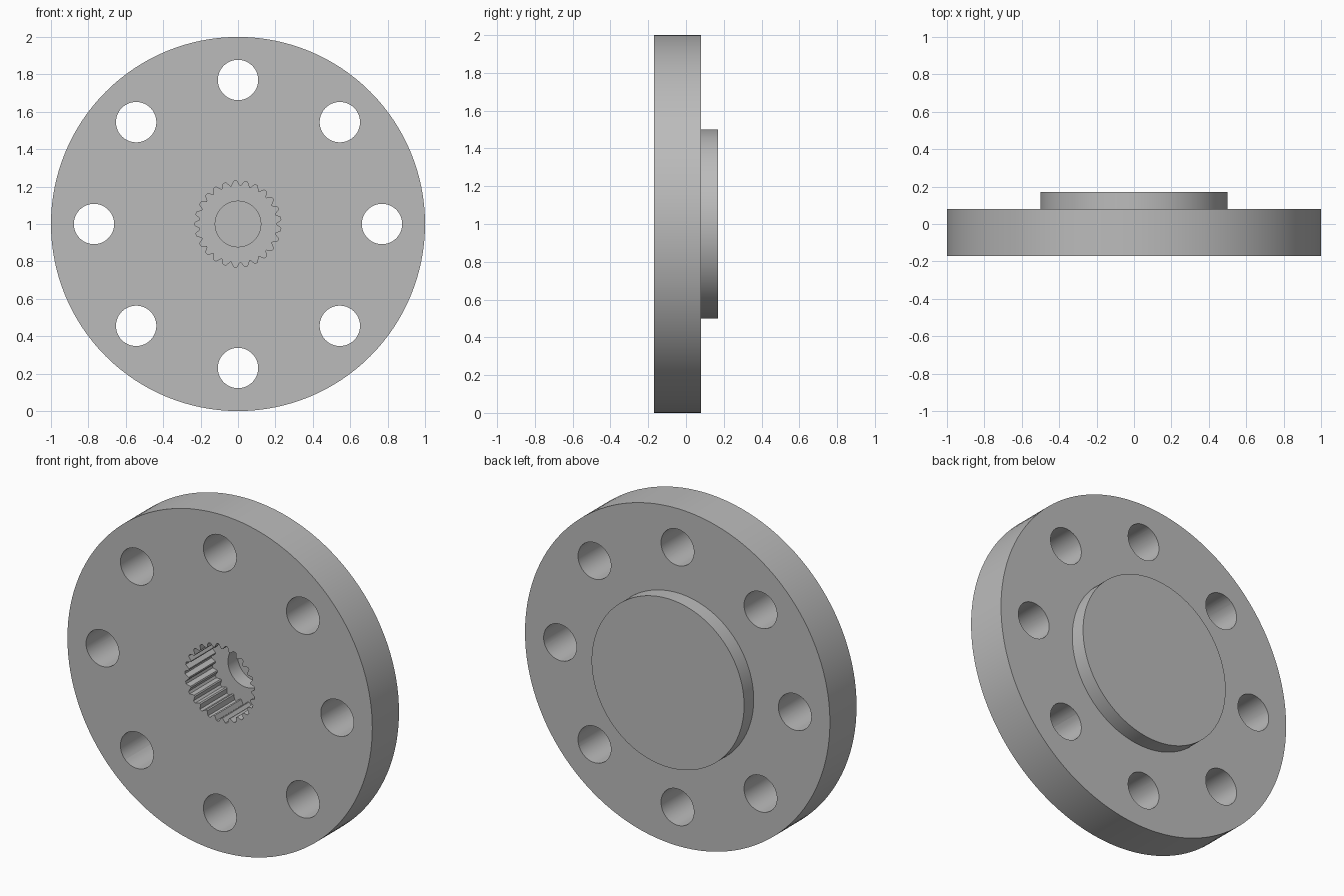
import bpy, bmesh
from math import cos, sin, pi, radians

if "Cube" in bpy.data.objects:
    bpy.data.objects.remove(bpy.data.objects["Cube"])

FRONT, STEP, BACK = -0.17, 0.08, 0.17   # plate front, plate back, boss back
CENTRE_Z = 1.0

grey = bpy.data.materials.new("plain_grey")
grey.use_nodes = True
colour = (0.5, 0.5, 0.5, 1)
grey.diffuse_color = colour
grey.node_tree.nodes["Principled BSDF"].inputs["Base Color"].default_value = colour


def circle(radius, count, cx=0.0, cz=0.0):
    return [(cx + radius * cos(2 * pi * i / count),
             cz + radius * sin(2 * pi * i / count)) for i in range(count)]


def loft(name, sections):
    """Closed solid through (y, outline) sections of equal point count."""
    bm = bmesh.new()
    rings = [[bm.verts.new((x, y, z + CENTRE_Z)) for x, z in outline]
             for y, outline in sections]
    for a, b in zip(rings, rings[1:]):
        for i in range(len(a)):
            j = (i + 1) % len(a)
            bm.faces.new((a[i], a[j], b[j], b[i]))
    bm.faces.new(rings[0])
    bm.faces.new(rings[-1])
    bmesh.ops.recalc_face_normals(bm, faces=bm.faces)
    mesh = bpy.data.meshes.new(name)
    bm.to_mesh(mesh)
    bm.free()
    mesh.materials.append(grey)
    obj = bpy.data.objects.new(name, mesh)
    bpy.context.collection.objects.link(obj)
    return obj


def cut(target, outline, y0, y1):
    cutter = loft("cutter", [(y0, outline), (y1, outline)])
    cutter.hide_render = True
    mod = target.modifiers.new("cut", 'BOOLEAN')
    mod.operation = 'DIFFERENCE'
    mod.solver = 'EXACT'
    mod.object = cutter
    bpy.context.view_layer.objects.active = target
    bpy.ops.object.modifier_apply(modifier=mod.name)
    bpy.data.objects.remove(cutter)


# Round plate with a raised boss on the back
plate, boss = circle(1.0, 128), circle(0.5, 128)
flange = loft("flange", [(FRONT, plate), (STEP, plate), (STEP, boss), (BACK, boss)])

# Ring of bolt holes
for i in range(8):
    a = i * pi / 4
    cut(flange, circle(0.108, 48, 0.77 * cos(a), 0.77 * sin(a)), -0.4, 0.4)

# Toothed socket as deep as the plate, grooves narrowing outwards
TEETH = 25
pitch = 2 * pi / TEETH
socket = []
for i in range(TEETH):
    for shift, r in ((-0.42, 0.205), (-0.13, 0.23), (0.13, 0.23), (0.42, 0.205)):
        a = pi + (i + shift) * pitch
        socket.append((r * cos(a), r * sin(a)))
cut(flange, socket, -0.4, STEP)

# Centre bore through the boss
cut(flange, circle(0.122, 64), -0.4, 0.4)

# Smooth walls with crisp edges
bpy.ops.object.select_all(action='DESELECT')
flange.select_set(True)
bpy.context.view_layer.objects.active = flange
bpy.ops.object.shade_smooth_by_angle(angle=radians(25))
